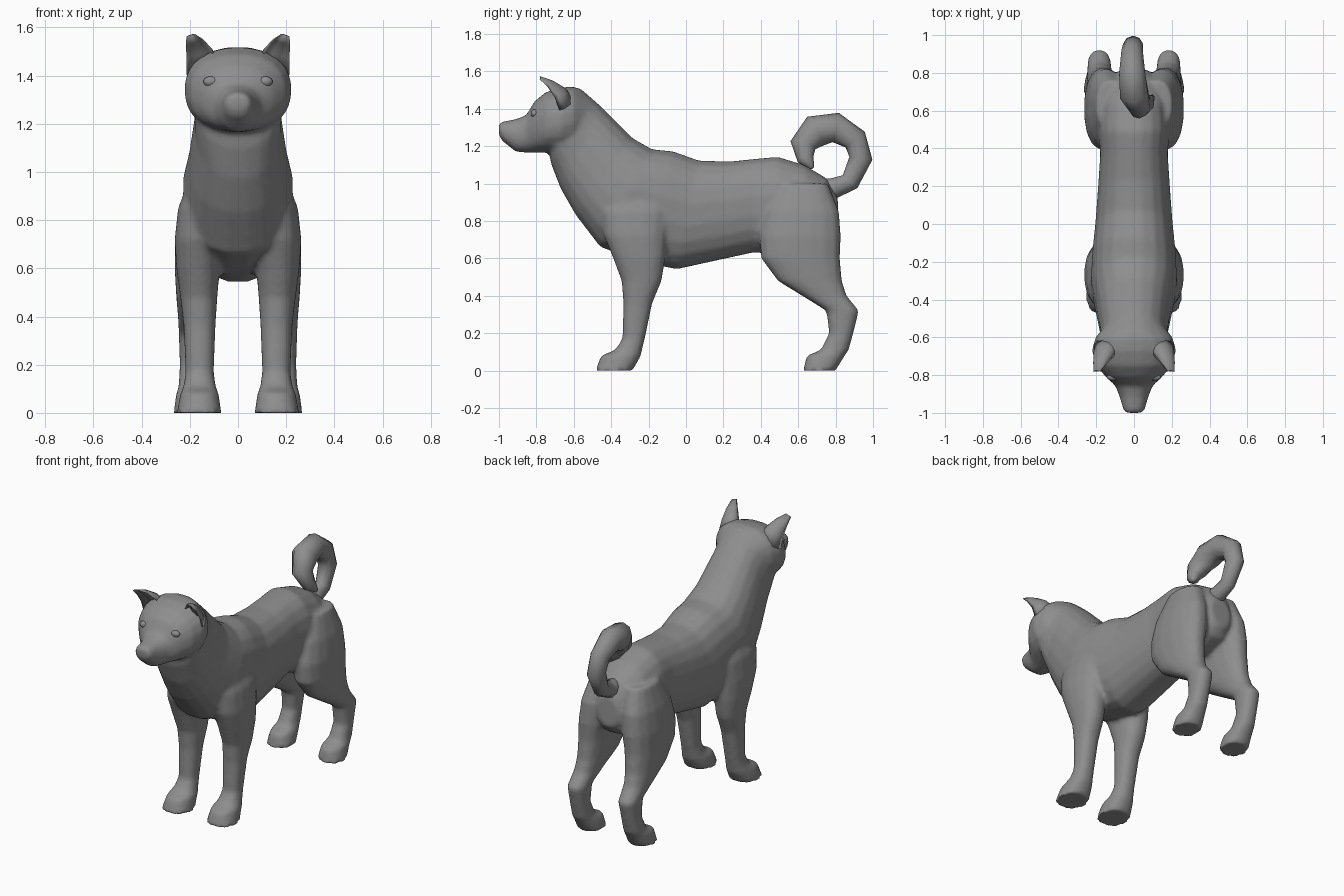
import bpy, bmesh, math
from mathutils import Vector as V

cube = bpy.data.objects.get("Cube")
if cube:
    bpy.data.objects.remove(cube)

GREY = (0.27, 0.27, 0.27, 1)
coat = bpy.data.materials.new("grey coat")
coat.use_nodes = True
coat.diffuse_color = GREY
coat.node_tree.nodes["Principled BSDF"].inputs["Base Color"].default_value = GREY


def ring(c, u, v, n=20, power=2.3):
    """Rounded cross-section around c with half axes u and v."""
    pts = []
    for i in range(n):
        a = 2 * math.pi * (i + 0.5) / n
        ca, sa = math.cos(a), math.sin(a)
        pts.append(c + u * math.copysign(abs(ca) ** (2 / power), ca)
                   + v * math.copysign(abs(sa) ** (2 / power), sa))
    return pts


def loft(bm, rings):
    """Skin a run of rings and cap both ends."""
    loops = [[bm.verts.new(p) for p in r] for r in rings]
    n = len(loops[0])
    for a, b in zip(loops, loops[1:]):
        for i in range(n):
            j = (i + 1) % n
            bm.faces.new((a[i], a[j], b[j], b[i]))
    bm.faces.new(loops[0])
    bm.faces.new(loops[-1])


def finish(bm, name, smooth_angle=None):
    bmesh.ops.recalc_face_normals(bm, faces=bm.faces)
    me = bpy.data.meshes.new(name)
    bm.to_mesh(me)
    bm.free()
    me.materials.append(coat)
    ob = bpy.data.objects.new(name, me)
    bpy.context.collection.objects.link(ob)
    for p in me.polygons:
        p.use_smooth = True
    return ob


body = bmesh.new()

# Neck and torso: top y, top z, bottom y, bottom z, half width
torso = [(-.66, 1.49, -.74, 1.20, .16), (-.57, 1.515, -.72, 1.10, .185),
         (-.46, 1.42, -.67, .97, .18), (-.285, 1.245, -.59, .83, .205),
         (-.18, 1.185, -.46, .66, .23), (-.07, 1.175, -.25, .58, .222),
         (.07, 1.125, -.05, .54, .205), (.235, 1.12, .2, .595, .19),
         (.38, 1.135, .36, .63, .18), (.49, 1.145, .5, .62, .19),
         (.635, 1.1, .66, .64, .18), (.75, 1.03, .77, .68, .14),
         (.81, .93, .82, .74, .07)]
loft(body, [ring(V((0, (ty + by) / 2, (tz + bz) / 2)), V((w, 0, 0)),
                 V((0, (ty - by) / 2, (tz - bz) / 2)))
            for ty, tz, by, bz, w in torso])

# Head and muzzle: y, bottom z, top z, half width
head = [(-1.0, 1.26, 1.32, .042), (-.985, 1.23, 1.33, .056),
        (-.91, 1.17, 1.345, .078), (-.855, 1.165, 1.365, .1),
        (-.81, 1.165, 1.44, .15), (-.75, 1.165, 1.49, .2),
        (-.67, 1.165, 1.515, .225), (-.6, 1.19, 1.52, .205),
        (-.52, 1.25, 1.46, .14)]
loft(body, [ring(V((0, y, (lo + hi) / 2)), V((w, 0, 0)), V((0, 0, (hi - lo) / 2)))
            for y, lo, hi, w in head])

# Legs: z, front y, back y, inner x, outer x
front_leg = [(1.0, -.42, -.12, .05, .19), (.85, -.46, -.08, .05, .25),
             (.72, -.44, -.1, .06, .264), (.6, -.39, -.11, .075, .257),
             (.48, -.345, -.13, .085, .24), (.36, -.335, -.18, .093, .226),
             (.17, -.34, -.22, .1, .218), (.11, -.38, -.235, .092, .227),
             (.08, -.455, -.24, .08, .24), (0, -.485, -.285, .068, .255)]
rear_leg = [(1.0, .5, .76, .04, .2), (.85, .42, .82, .05, .245),
            (.72, .39, .83, .05, .264), (.6, .40, .825, .07, .264),
            (.48, .49, .835, .09, .257), (.40, .62, .86, .11, .25),
            (.32, .75, .925, .122, .246), (.2, .765, .895, .13, .242),
            (.11, .72, .87, .125, .247), (.08, .645, .85, .113, .257),
            (0, .625, .8, .1, .268)]
for leg in (front_leg, rear_leg):
    for s in (-1, 1):
        loft(body, [ring(V((s * (xi + xo) / 2, (yf + yb) / 2, z)),
                         V(((xo - xi) / 2, 0, 0)), V((0, (yb - yf) / 2, 0)), 16)
                    for z, yf, yb, xi, xo in leg])

dog = finish(body, "body_head_and_legs")
blend = dog.modifiers.new("blend", 'REMESH')
blend.mode = 'VOXEL'
blend.voxel_size = 0.014
blend.use_smooth_shade = True
soften = dog.modifiers.new("soften", 'SMOOTH')
soften.factor = 0.5
soften.iterations = 4

# Curled tail: x, y, z, radius
path = [(0, .70, .96, .07), (0, .79, .975, .055), (0, .877, 1.01, .052),
        (-.005, .935, 1.135, .062), (-.01, .905, 1.235, .066),
        (-.01, .80, 1.30, .08), (0, .69, 1.28, .088), (.03, .625, 1.205, .07),
        (.07, .64, 1.13, .045), (.1, .675, 1.085, .012)]
pts = [V(p[:3]) for p in path]
tail = bmesh.new()
rings = []
for i, p in enumerate(pts):
    t = (pts[min(i + 1, len(pts) - 1)] - pts[max(i - 1, 0)]).normalized()
    side = t.cross(V((1, 0, 0))).normalized()
    rings.append(ring(p, side.cross(t) * path[i][3] * .9, side * path[i][3], 10, 2))
loft(tail, rings)
finish(tail, "curled_tail")


def blob(name, at, size):
    bm = bmesh.new()
    bmesh.ops.create_uvsphere(bm, u_segments=12, v_segments=8, radius=1)
    bmesh.ops.scale(bm, vec=size, verts=bm.verts)
    bmesh.ops.translate(bm, vec=at, verts=bm.verts)
    finish(bm, name)


blob("nose", (0, -.968, 1.297), (.05, .032, .032))

for s, label in ((-1, "right"), (1, "left")):
    blob(label + "_eye", (s * .112, -.81, 1.375), (.032, .02, .022))
    # Pricked ear leaning forward, hollowed on its front
    ear = bmesh.new()
    rings = []
    for c, half, depth in (((.145, -.66, 1.42), .07, .06),
                           ((.16, -.69, 1.485), .055, .045),
                           ((.18, -.735, 1.535), .037, .025),
                           ((.197, -.782, 1.566), .018, .007)):
        r = ring(V((s * c[0], c[1], c[2])), V((half, 0, -s * half * .35)),
                 V((0, depth, depth * .5)), 12, 2)
        for i in range(7, 11):
            r[i] += V((0, depth * 1.1, depth * .5))
        rings.append(r)
    loft(ear, rings)
    finish(ear, label + "_ear")
